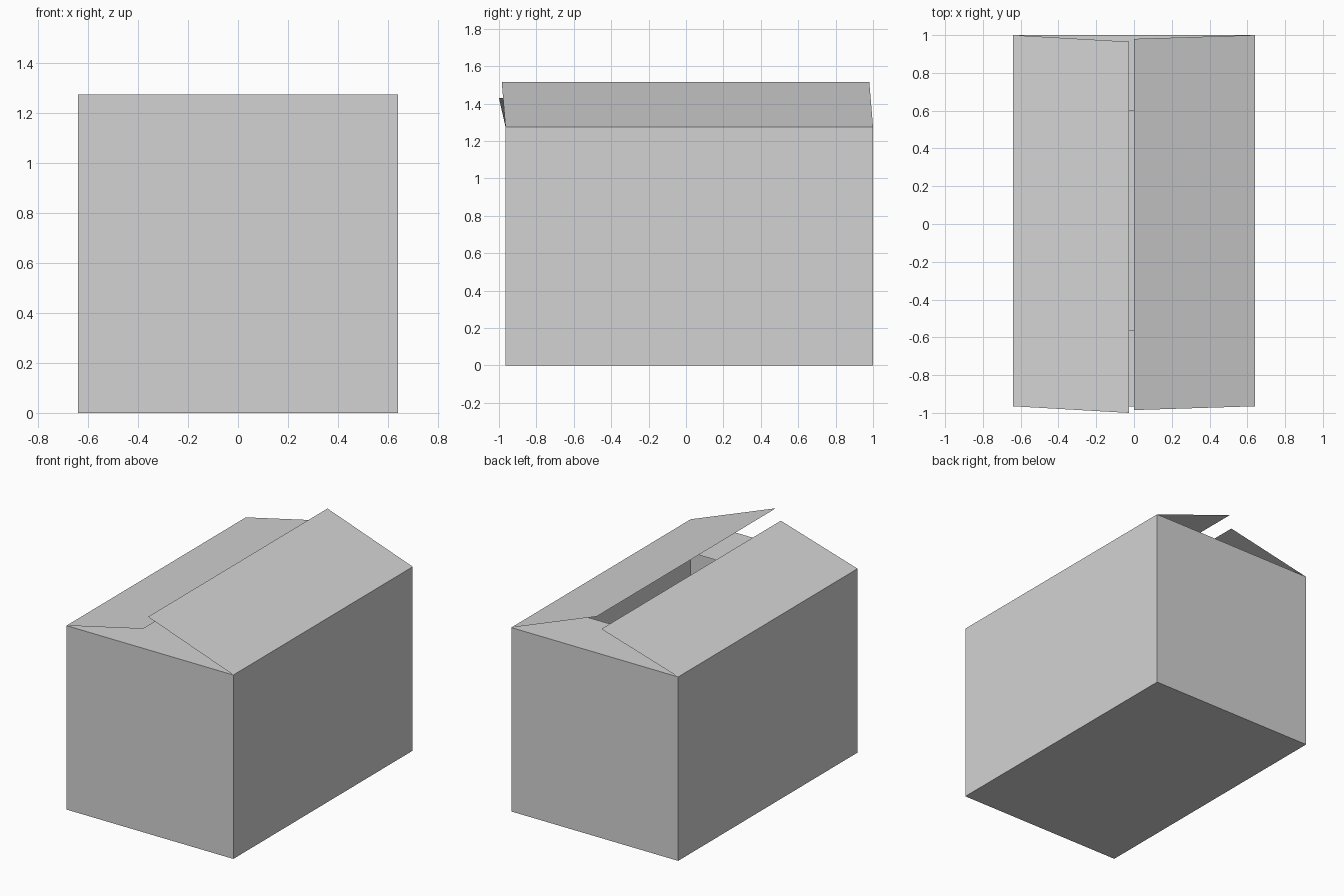
import bpy
import bmesh

if "Cube" in bpy.data.objects:
    bpy.data.objects.remove(bpy.data.objects["Cube"], do_unlink=True)

card = bpy.data.materials.new("plain_grey_card")
card.use_nodes = True
GREY = (0.65, 0.65, 0.65, 1)
card.diffuse_color = GREY
card.node_tree.nodes["Principled BSDF"].inputs["Base Color"].default_value = GREY

HALF_W, FRONT, BACK, TOP = 0.64, -0.965, 1.0, 1.275


def finish(name, bm):
    mesh = bpy.data.meshes.new(name)
    bm.to_mesh(mesh)
    bm.free()
    mesh.materials.append(card)
    obj = bpy.data.objects.new(name, mesh)
    bpy.context.collection.objects.link(obj)


def sheet(name, corners):
    """One flat panel of thin card."""
    bm = bmesh.new()
    bm.faces.new([bm.verts.new(c) for c in corners])
    bm.normal_update()
    if bm.faces[:][0].normal.z < 0:
        bmesh.ops.reverse_faces(bm, faces=bm.faces[:])
    finish(name, bm)


# Open box body: cube scaled to size with its lid removed
bm = bmesh.new()
bmesh.ops.create_cube(bm, size=1)
bmesh.ops.scale(bm, vec=(2 * HALF_W, BACK - FRONT, TOP), verts=bm.verts)
bmesh.ops.translate(bm, vec=(0, (FRONT + BACK) / 2, TOP / 2), verts=bm.verts)
lid = [f for f in bm.faces if f.normal.z > 0.5]
bmesh.ops.delete(bm, geom=lid, context="FACES_ONLY")
finish("box_body", bm)

# Long side flaps: raised and skewed towards the front
for name, side, tip_x, tip_z, skew in (
    ("left_flap", 1, 0.0, 1.515, -0.02),
    ("right_flap", -1, -0.027, 1.43, -0.035),
):
    hinge = side * HALF_W
    sheet(name, [(hinge, FRONT, TOP), (hinge, BACK, TOP),
                 (tip_x, BACK + skew, tip_z), (tip_x, FRONT + skew, tip_z)])

# Short end flaps: folded flat across the opening
for name, hinge, tip in (("front_flap", FRONT, -0.56), ("back_flap", BACK, 0.6)):
    sheet(name, [(-HALF_W, hinge, TOP), (HALF_W, hinge, TOP),
                 (HALF_W, tip, TOP), (-HALF_W, tip, TOP)])
